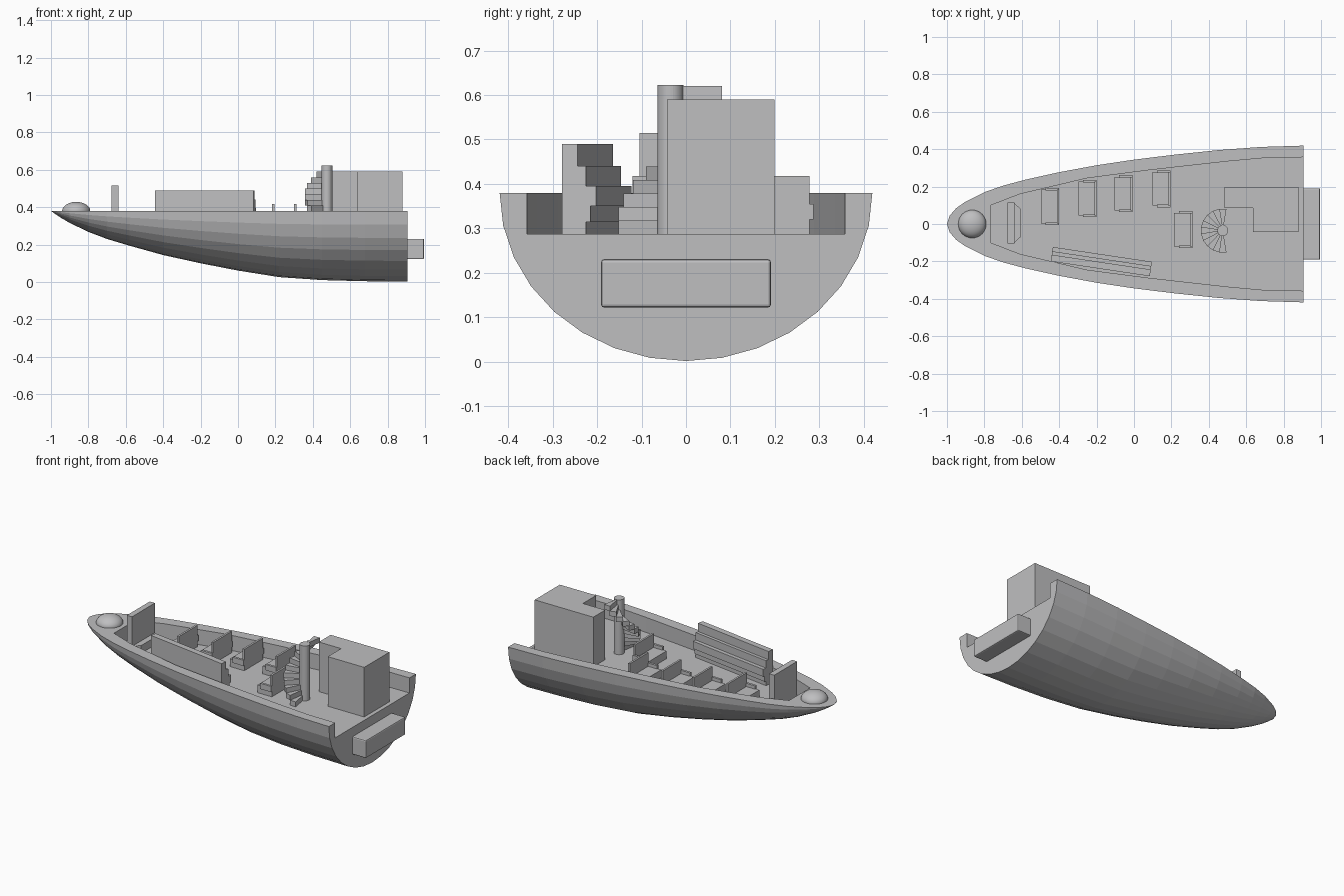
import bpy, bmesh, math
from mathutils import Matrix

if "Cube" in bpy.data.objects:
    bpy.data.objects.remove(bpy.data.objects["Cube"])

DECK, FLOOR = 0.38, 0.288
grey = bpy.data.materials.new("light_grey")
grey.diffuse_color = (0.52, 0.52, 0.53, 1)
grey.use_nodes = True
grey.node_tree.nodes["Principled BSDF"].inputs["Base Color"].default_value = grey.diffuse_color


def finish(name, bm):
    bmesh.ops.recalc_face_normals(bm, faces=bm.faces)
    mesh = bpy.data.meshes.new(name)
    bm.to_mesh(mesh)
    bm.free()
    mesh.materials.append(grey)
    obj = bpy.data.objects.new(name, mesh)
    bpy.context.collection.objects.link(obj)
    return obj


def prism(name, outline, z0, z1):
    """Extrude an (x, y) outline from z0 to z1."""
    bm = bmesh.new()
    low = [bm.verts.new((x, y, z0)) for x, y in outline]
    top = [bm.verts.new((x, y, z1)) for x, y in outline]
    bm.faces.new(low)
    bm.faces.new(top)
    n = len(outline)
    for i in range(n):
        j = (i + 1) % n
        bm.faces.new((low[i], low[j], top[j], top[i]))
    return finish(name, bm)


def box(name, x0, x1, y0, y1, z0, z1):
    return prism(name, [(x0, y0), (x1, y0), (x1, y1), (x0, y1)], z0, z1)


# Hull: half-ellipse sections given as (x, half width, depth)
sections = [(-0.985, 0.045, 0.011), (-0.95, 0.085, 0.035), (-0.9, 0.12, 0.064),
            (-0.8, 0.17, 0.112), (-0.7, 0.205, 0.15), (-0.58, 0.237, 0.186),
            (-0.4, 0.277, 0.236), (-0.2, 0.314, 0.28), (0, 0.344, 0.319),
            (0.22, 0.371, 0.354), (0.45, 0.395, 0.37), (0.68, 0.412, 0.376),
            (0.905, 0.419, 0.378)]
SEG = 16
bm = bmesh.new()
rings = []
for x, w, d in sections:
    rings.append([bm.verts.new((x, -w * math.cos(math.pi * i / SEG),
                                DECK - d * math.sin(math.pi * i / SEG)))
                  for i in range(SEG + 1)])
tip = bm.verts.new((-1, 0, DECK))
for a, b in zip(rings, rings[1:]):
    for i in range(SEG):
        bm.faces.new((a[i], a[i + 1], b[i + 1], b[i]))
    bm.faces.new((a[0], b[0], b[-1], a[-1]))
for i in range(SEG):
    bm.faces.new((tip, rings[0][i], rings[0][i + 1]))
bm.faces.new((tip, rings[0][0], rings[0][-1]))
bm.faces.new(rings[-1])
hull = finish("hull", bm)

# Sunken cockpit, open at the stern
side = [(-0.765, 0.10), (-0.61, 0.16), (-0.25, 0.245), (0.08, 0.288),
        (0.5, 0.335), (0.72, 0.355), (1.0, 0.358)]
cutter = prism("cockpit_cutter", side + [(x, -y) for x, y in reversed(side)],
               FLOOR, 0.6)
cutter.hide_render = True
cutter.hide_viewport = True
cut = hull.modifiers.new("cockpit", 'BOOLEAN')
cut.operation = 'DIFFERENCE'
cut.solver = 'EXACT'
cut.object = cutter

# Stern box with softened edges
motor = box("stern_box", 0.89, 0.995, -0.191, 0.191, 0.122, 0.231)
bev = motor.modifiers.new("bevel", 'BEVEL')
bev.width = 0.007
bev.segments = 2

# Bow dome
bm = bmesh.new()
bmesh.ops.create_uvsphere(bm, u_segments=32, v_segments=16, radius=1,
                          matrix=Matrix.Translation((-0.865, 0, DECK))
                          @ Matrix.Diagonal((0.075, 0.075, 0.048, 1)))
for f in bm.faces:
    f.smooth = True
finish("bow_dome", bm)

# Forward panel and its tapered bench
box("forward_panel", -0.675, -0.64, -0.105, 0.115, FLOOR, 0.515)
prism("forward_bench", [(-0.64, -0.10), (-0.605, -0.068), (-0.605, 0.08),
                        (-0.64, 0.112)], FLOOR, 0.335)

# Stepped side console: each layer has its own depth from the back edge
ux, uy = 0.989, -0.148
layers = [(FLOOR, 0.315, 0.055), (0.315, 0.35, 0.065), (0.35, 0.395, 0.078),
          (0.395, 0.44, 0.055), (0.44, 0.49, 0.036)]
outline = [(0, FLOOR)]
for z0, z1, depth in layers:
    outline += [(depth, z0), (depth, z1)]
outline.append((0, 0.49))
bm = bmesh.new()
ends = [[bm.verts.new((-0.445 + ux * s - uy * d, -0.2 + uy * s + ux * d, z))
         for d, z in outline] for s in (0, 0.535)]
for e in ends:
    bm.faces.new(e)
for i in range(len(outline)):
    j = (i + 1) % len(outline)
    bm.faces.new((ends[0][i], ends[0][j], ends[1][j], ends[1][i]))
finish("side_console", bm)

# Seats facing the bow: base, armrest slab and backrest
for n, (x, y) in enumerate([(-0.40, 0.094), (-0.20, 0.136), (-0.008, 0.162),
                            (0.195, 0.188), (0.312, -0.03)], 1):
    box(f"seat_base_{n}", x - 0.097, x - 0.012, y - 0.09, y + 0.09, FLOOR, 0.335)
    for s in (-1, 1):
        a, b = sorted((y + s * 0.085, y + s * 0.099))
        box(f"seat_arm_{n}", x - 0.072, x, a, b, 0.32, 0.355)
    box(f"seat_back_{n}", x - 0.012, x, y - 0.09, y + 0.09, FLOOR, 0.418)

# Cabin with a notch for the stair
prism("cabin", [(0.485, 0.085), (0.635, 0.085), (0.635, -0.043),
                (0.88, -0.043), (0.88, 0.199), (0.485, 0.199)], FLOOR, 0.59)

# Spiral stair around a post
cx, cy = 0.475, -0.035
prism("stair_post", [(cx + 0.029 * math.cos(math.tau * i / 32),
                      cy + 0.029 * math.sin(math.tau * i / 32))
                     for i in range(32)], FLOOR, 0.622)
STEPS = 11
rise = (0.62 - FLOOR) / STEPS
for k in range(STEPS):
    mid = math.radians(270 - k * 180 / (STEPS - 1))
    half = math.radians(9.5)
    wedge = [(cx, cy)] + [(cx + 0.118 * math.cos(mid + s * half),
                           cy + 0.118 * math.sin(mid + s * half)) for s in (-1, 1)]
    prism(f"stair_step_{k + 1}", wedge, FLOOR + k * rise, FLOOR + (k + 1) * rise)
